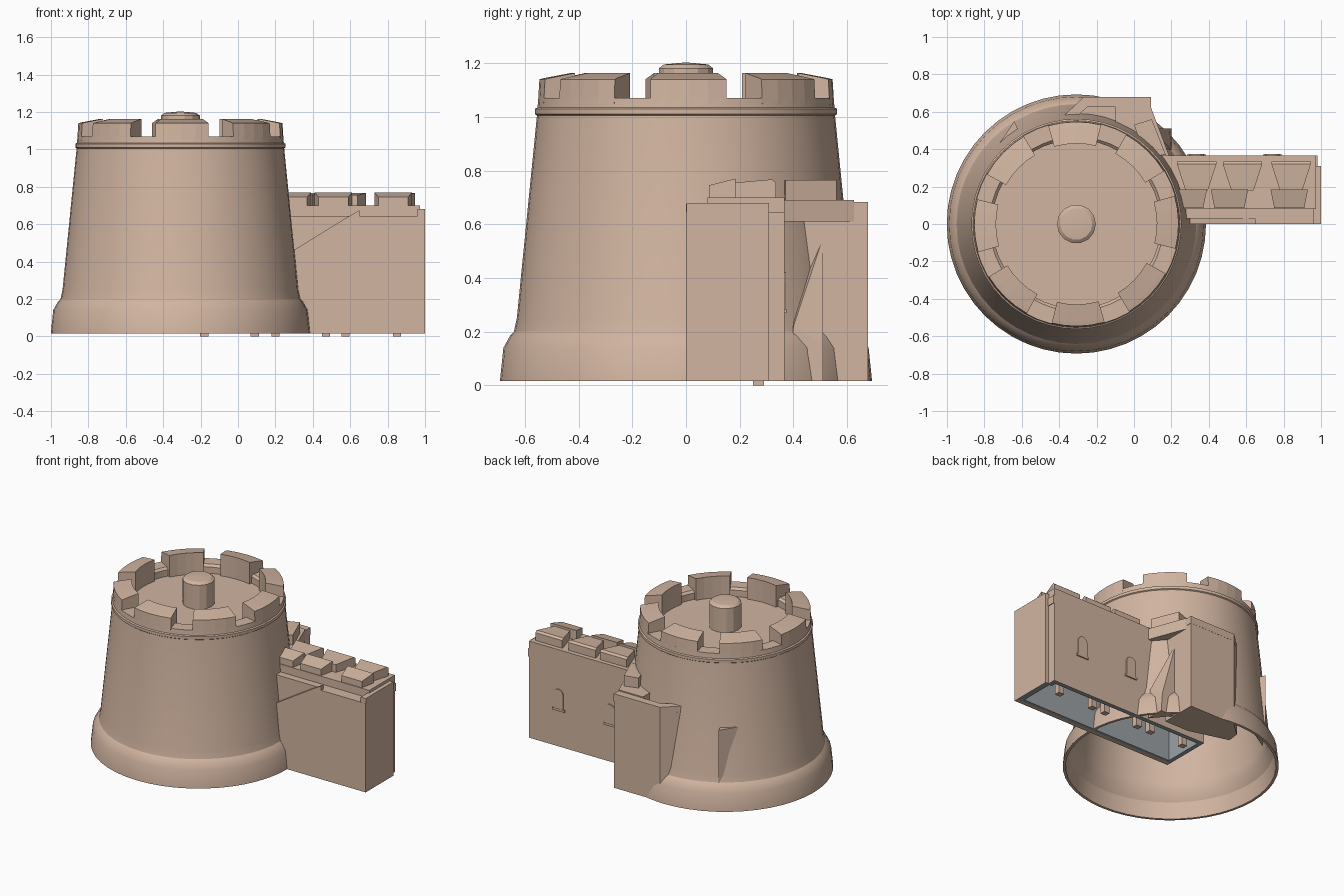
import bpy, bmesh, math
from mathutils import Vector

if "Cube" in bpy.data.objects:
    bpy.data.objects.remove(bpy.data.objects["Cube"])


def material(name, rgb):
    m = bpy.data.materials.new(name)
    m.diffuse_color = (*rgb, 1)
    m.use_nodes = True
    m.node_tree.nodes["Principled BSDF"].inputs["Base Color"].default_value = m.diffuse_color
    return m


STONE = material("tan stone", (0.64, 0.46, 0.355))
GREY = material("grey interior", (0.33, 0.36, 0.38))
CX = -0.308  # tower axis


def finish(name, bm, smooth=False, inner=None):
    bmesh.ops.recalc_face_normals(bm, faces=bm.faces)
    if inner is not None:  # faces towards the hollow and the underside are grey
        for f in bm.faces:
            if f.normal.dot(Vector(inner)) > 0.9 or f.normal.z < -0.9:
                f.material_index = 1
    me = bpy.data.meshes.new(name)
    bm.to_mesh(me)
    bm.free()
    me.materials.append(STONE)
    me.materials.append(GREY)
    ob = bpy.data.objects.new(name, me)
    bpy.context.collection.objects.link(ob)
    if smooth:
        bpy.ops.object.select_all(action='DESELECT')
        ob.select_set(True)
        bpy.context.view_layer.objects.active = ob
        bpy.ops.object.shade_smooth_by_angle(angle=math.radians(25))
    return ob


def hull(name, pts, inner=None):
    bm = bmesh.new()
    for p in pts:
        bm.verts.new(p)
    bmesh.ops.convex_hull(bm, input=bm.verts)
    bmesh.ops.dissolve_limit(bm, angle_limit=0.01, verts=bm.verts, edges=bm.edges)
    return finish(name, bm, inner=inner)


def box(name, x0, x1, y0, y1, z0, z1, inner=None):
    return hull(name, [(x, y, z) for x in (x0, x1) for y in (y0, y1) for z in (z0, z1)], inner)


def extrude(name, pts, vec, inner=None):
    bm = bmesh.new()
    f = bm.faces.new([bm.verts.new(p) for p in pts])
    r = bmesh.ops.extrude_face_region(bm, geom=[f])
    new = [v for v in r["geom"] if isinstance(v, bmesh.types.BMVert)]
    bmesh.ops.translate(bm, vec=vec, verts=new)
    if f.is_valid and not f.link_loops if hasattr(f, "link_loops") else False:
        bm.faces.remove(f)
    return finish(name, bm, inner=inner)


def slab(name, pts, z0, z1):
    return extrude(name, [(x, y, z0) for x, y in pts], (0, 0, z1 - z0))


def lathe(name, profile, n):
    bm = bmesh.new()
    vs = [bm.verts.new((CX + r, 0, z)) for r, z in profile]
    es = [bm.edges.new(p) for p in zip(vs, vs[1:])]
    bmesh.ops.spin(bm, geom=vs + es, cent=(CX, 0, 0), axis=(0, 0, 1),
                   angle=2 * math.pi, steps=n, use_duplicate=False)
    bmesh.ops.remove_doubles(bm, verts=bm.verts, dist=0.0005)
    return finish(name, bm, smooth=True)


# Round tower: hollow shell, open underneath, with a sunken roof deck
lathe("tower", [(0, 1.01), (0.45, 1.01), (0.45, 1.055), (0.465, 1.07), (0.55, 1.07),
                (0.553, 1.035), (0.562, 1.03), (0.562, 1.01), (0.555, 1.005),
                (0.63, 0.25), (0.641, 0.20), (0.655, 0.185), (0.68, 0.14),
                (0.693, 0.016), (0.675, 0.016), (0.66, 0.13), (0.62, 0.19),
                (0.61, 0.25), (0.535, 0.97), (0, 0.97)], 48)

# Post in the middle of the roof
lathe("roof_post", [(0, 1.0), (0.104, 1.0), (0.104, 1.18), (0.085, 1.195), (0, 1.203)], 14)


# Eight tower battlements, tops sloping outward
def arc_block(name, centre, half):
    bm = bmesh.new()
    rings = []
    for i in range(5):
        a = math.radians(centre - half + half * i / 2)
        rings.append([bm.verts.new((CX + r * math.cos(a), r * math.sin(a), z)) for r, z in
                      ((0.43, 1.0), (0.552, 1.04), (0.546, 1.14), (0.525, 1.145), (0.43, 1.163))])
    for p, q in zip(rings, rings[1:]):
        for j in range(5):
            k = (j + 1) % 5
            bm.faces.new((p[j], p[k], q[k], q[j]))
    bm.faces.new(rings[0])
    bm.faces.new(rings[-1])
    finish(name, bm)


for i in range(8):
    arc_block(f"tower_battlement_{i}", i * 45 + 1, 15)

# Curtain wall: hollow, open underneath; front panel rises along a ramp
extrude("wall_front", [(-0.28, 0, 0.016), (1, 0, 0.016), (1, 0, 0.645), (0.65, 0, 0.645),
                       (0.65, 0, 0.675), (0.58, 0, 0.635), (0.28, 0, 0.45), (-0.28, 0, 0.1)],
        (0, 0.03, 0))
box("wall_front_core", -0.28, 0.98, 0.03, 0.05, 0.016, 0.64, (0, 1, 0))
box("wall_back", -0.28, 0.975, 0.335, 0.366, 0.016, 0.645, (0, -1, 0))
box("wall_end", 0.96, 1, 0.001, 0.31, 0.016, 0.68, (-1, 0, 0))
box("wall_end_back", 0.94, 0.975, 0.30, 0.366, 0.016, 0.645, (-1, 0, 0))
box("wall_inner_end", -0.28, -0.25, 0.03, 0.366, 0.016, 0.6, (1, 0, 0))
box("wall_deck", -0.2, 0.98, 0.03, 0.366, 0.59, 0.645, (0, 0, -1))
box("wall_parapet", 0.1, 0.972, 0.08, 0.366, 0.64, 0.70)

# Wall battlements: back row flares outward, front row slopes forward
for i, c in enumerate((0.335, 0.58, 0.84)):
    hull(f"wall_battlement_back_{i}",
         [(c + s * w, y, z) for s in (-1, 1) for w, y, zt in
          ((0.06, 0.18, 0.755), (0.105, 0.32, 0.767), (0.105, 0.335, 0.755))
          for z in (0.69, zt)])
for i, c in enumerate((0.29, 0.51, 0.83)):
    hull(f"wall_battlement_front_{i}",
         [(c + s * w, y, z) for s in (-1, 1) for w, y, zt in
          ((0.08, 0.085, 0.745), (0.10, 0.185, 0.77)) for z in (0.69, zt)])

# Arched windows on the back of the wall, with sills
for i, c in enumerate((0.74, 0.335)):
    arch = [(c - 0.038, 0.366, 0.28), (c + 0.038, 0.366, 0.28)]
    arch += [(c + 0.038 * math.cos(math.pi * t / 6), 0.366,
              0.385 + 0.038 * math.sin(math.pi * t / 6)) for t in range(7)]
    extrude(f"window_{i}", arch, (0, 0.007, 0))
    box(f"window_sill_{i}", c - 0.048, c + 0.048, 0.36, 0.375, 0.27, 0.285)

# Small locating posts under the wall
for i, x in enumerate((-0.18, 0.09, 0.20, 0.47, 0.575, 0.85)):
    box(f"foot_post_{i}", x - 0.022, x + 0.022, 0.25, 0.29, 0, 0.6)

# Block behind the tower with a thin parapet
slab("back_block", [(-0.38, 0.5), (-0.37, 0.585), (-0.27, 0.677), (0.09, 0.677), (0.09, 0.42), (-0.1, 0.42)],
     0.016, 0.64)
slab("back_block_parapet", [(-0.385, 0.57), (-0.27, 0.678), (0.092, 0.678), (0.092, 0.625),
                            (-0.25, 0.625), (-0.31, 0.57)], 0.63, 0.682)

# Walkway linking the wall and the back block
slab("link_walkway", [(-0.05, 0.36), (0.19, 0.36), (0.09, 0.625), (-0.1, 0.625), (-0.1, 0.5)], 0.61, 0.69)
hull("link_battlement", [(x, y, z) for x, y, zt in
     ((0.06, 0.36, 0.755), (0.17, 0.37, 0.765), (0.095, 0.56, 0.765), (0.0, 0.53, 0.76))
     for z in (0.68, zt)])

# Buttress in the corner between tower and wall
hull("corner_buttress", [(0.08, 0.51, 0.55), (0.19, 0.51, 0.15), (0.2, 0.51, 0.016),
                         (0.2, 0.40, 0.22), (0.2, 0.38, 0.016), (0.08, 0.40, 0.3),
                         (0.09, 0.51, 0.016)])

# Angular corner breaking out of the tower's rear left
slab("rear_buttress", [(-0.74, 0.40), (-0.64, 0.55), (-0.61, 0.48)], 0.15, 0.57)
